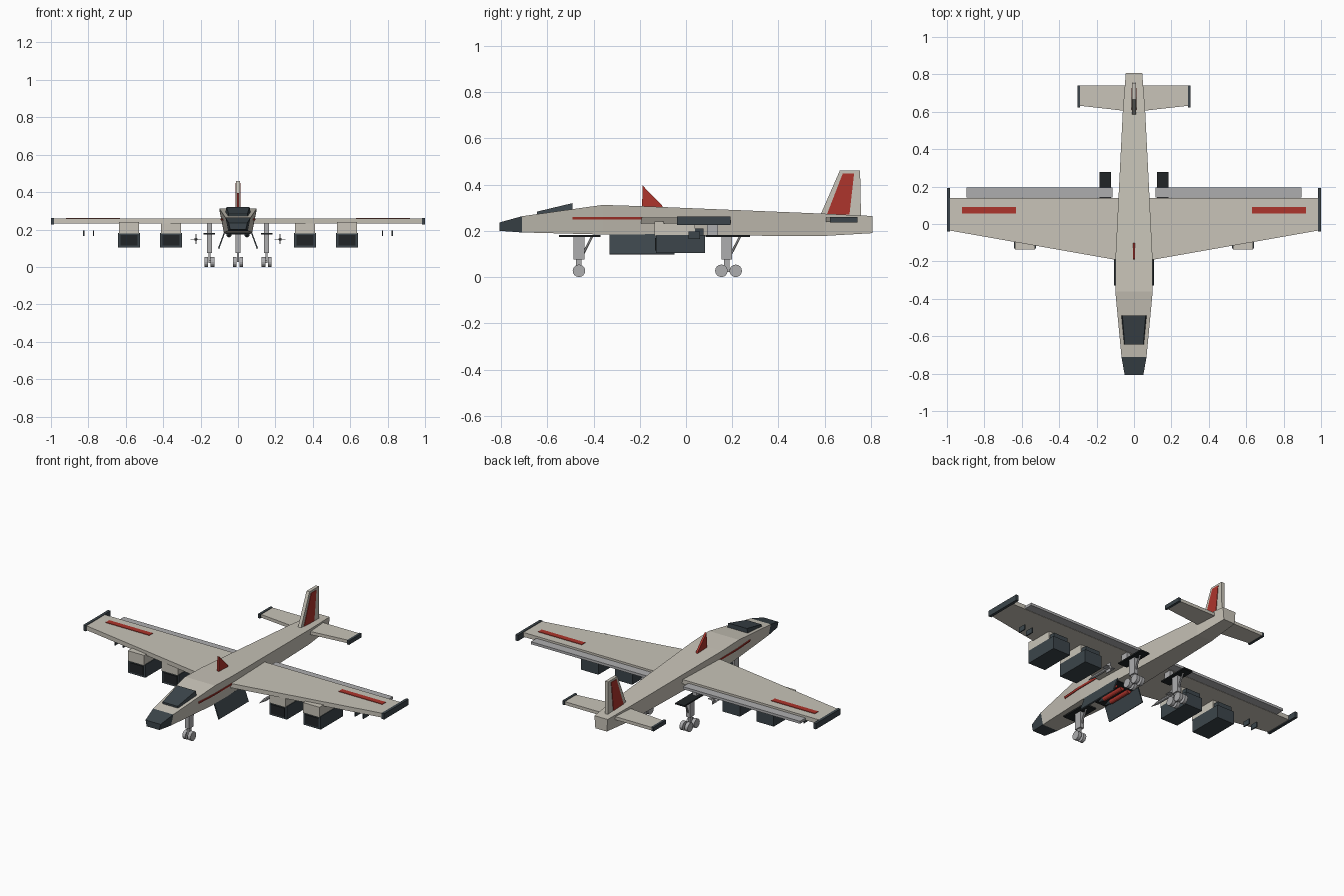
import bpy, bmesh
from math import pi
from mathutils import Vector, Matrix

if "Cube" in bpy.data.objects:
    bpy.data.objects.remove(bpy.data.objects["Cube"])


def mat(name, r, g, b):
    m = bpy.data.materials.new(name)
    m.diffuse_color = (r, g, b, 1)
    m.use_nodes = True
    m.node_tree.nodes["Principled BSDF"].inputs["Base Color"].default_value = m.diffuse_color
    return m


CREAM = mat("cream", 0.58, 0.55, 0.48)
DARK = mat("dark", 0.045, 0.06, 0.07)
BLACK = mat("black", 0.015, 0.018, 0.02)
RED = mat("red", 0.42, 0.035, 0.025)
GREY = mat("grey", 0.42, 0.42, 0.43)


def finish(name, bm, m):
    bmesh.ops.recalc_face_normals(bm, faces=bm.faces[:])
    me = bpy.data.meshes.new(name)
    bm.to_mesh(me)
    bm.free()
    me.materials.append(m)
    ob = bpy.data.objects.new(name, me)
    bpy.context.collection.objects.link(ob)
    return ob


def mirror(ob):
    ob.modifiers.new("mirror", "MIRROR").use_bisect_axis[0] = False
    return ob


def loft(name, rings, m):
    """Skin a list of equal-length point rings and cap both ends."""
    bm = bmesh.new()
    vs = [[bm.verts.new(p) for p in r] for r in rings]
    n = len(rings[0])
    for a, b in zip(vs, vs[1:]):
        for i in range(n):
            bm.faces.new((a[i], a[(i + 1) % n], b[(i + 1) % n], b[i]))
    bm.faces.new(vs[0])
    bm.faces.new(vs[-1])
    return finish(name, bm, m)


def box(name, x, y, z, m):
    return loft(name, [[(a, y[0], z[0]), (a, y[1], z[0]), (a, y[1], z[1]), (a, y[0], z[1])] for a in x], m)


def plate(name, yz, half, m):
    """Side profile in (y, z) extruded across x."""
    return loft(name, [[(s * half, y, z) for y, z in yz] for s in (-1, 1)], m)


def slab(name, xy, z, m):
    """Plan outline in (x, y) extruded in z."""
    return loft(name, [[(x, y, h) for x, y in xy] for h in z], m)


def rod(name, p, q, r1, r2, m, seg=12):
    p, q = Vector(p), Vector(q)
    d = q - p
    bm = bmesh.new()
    bmesh.ops.create_cone(bm, cap_ends=True, segments=seg, radius1=r1, radius2=r2, depth=d.length,
                          matrix=Matrix.Translation((p + q) / 2) @ d.to_track_quat("Z", "Y").to_matrix().to_4x4())
    return finish(name, bm, m)


def section(y, top, bot, z0, z1):
    return [(-top, y, z1), (top, y, z1), (bot, y, z0), (-bot, y, z0)]


# Fuselage, nose and canopy
body = [section(-0.71, 0.067, 0.052, 0.193, 0.263), section(-0.36, 0.1, 0.075, 0.184, 0.312),
        section(-0.2, 0.1, 0.075, 0.18, 0.307), section(0.6, 0.06, 0.05, 0.178, 0.274),
        section(0.807, 0.044, 0.038, 0.19, 0.264)]
loft("fuselage", body, CREAM)
loft("nose", [section(-0.807, 0.05, 0.042, 0.2, 0.236), body[0]], DARK)
loft("canopy", [section(-0.645, 0.05, 0.055, 0.26, 0.283), section(-0.49, 0.062, 0.07, 0.28, 0.32)], DARK)

# Wings with flaps, tips and red stripes
mirror(slab("wing", [(0.05, -0.2), (0.985, -0.035), (0.985, 0.14), (0.05, 0.14)], (0.232, 0.258), CREAM))
mirror(box("flap", (0.115, 0.895), (0.142, 0.195), (0.232, 0.247), GREY))
mirror(box("wing_tip", (0.983, 1.0), (-0.04, 0.193), (0.226, 0.261), DARK))
mirror(box("wing_stripe", (0.63, 0.92), (0.057, 0.09), (0.25, 0.261), RED))

# Tailplane
mirror(slab("tailplane", [(0.03, 0.603), (0.29, 0.632), (0.29, 0.74), (0.03, 0.74)], (0.238, 0.257), CREAM))
mirror(box("tailplane_tip", (0.288, 0.303), (0.622, 0.741), (0.236, 0.26), DARK))

# Tail fin with red panel, dorsal fin
plate("tail_fin", [(0.58, 0.265), (0.665, 0.46), (0.753, 0.46), (0.757, 0.262)], 0.01, CREAM)
plate("fin_panel", [(0.61, 0.272), (0.678, 0.448), (0.727, 0.448), (0.707, 0.27)], 0.013, RED)
plate("dorsal_fin", [(-0.19, 0.3), (-0.188, 0.396), (-0.105, 0.312), (-0.1, 0.3)], 0.006, RED)

# Red fuselage side stripes, following the hull's slant
stripe = []
for y, x in ((-0.49, 0.0825), (-0.36, 0.0905), (-0.19, 0.0905)):
    stripe.append([(x - 0.01, y, 0.248), (x + 0.001, y, 0.248), (x + 0.004, y, 0.259), (x - 0.01, y, 0.259)])
mirror(loft("side_stripe", stripe, RED))

# Four boxy engines below the wings
for label, cx in (("inner", 0.358), ("outer", 0.583)):
    mirror(box(label + "_engine", (cx - 0.058, cx + 0.058), (-0.13, 0.082), (0.104, 0.182), DARK))
    mirror(box(label + "_engine_top", (cx - 0.048, cx + 0.048), (-0.09, 0.075), (0.18, 0.21), DARK))
    mirror(box(label + "_pylon", (cx - 0.054, cx + 0.054), (-0.137, 0.04), (0.178, 0.24), CREAM))
    mirror(box(label + "_intake", (cx - 0.045, cx + 0.045), (-0.134, -0.12), (0.115, 0.17), BLACK))

# Open bomb bay: recess, doors and stores
box("bomb_bay", (-0.066, 0.066), (-0.32, -0.06), (0.177, 0.19), BLACK)
mirror(loft("bay_door", [[(0.068, y, 0.186), (0.075, y, 0.186), (0.107, y, 0.1), (0.1, y, 0.097)]
                         for y in (-0.33, -0.05)], DARK))
for i, x in enumerate((-0.048, 0, 0.048)):
    rod(f"store_{i}", (x, -0.25, 0.172), (x, -0.1, 0.172), 0.014, 0.014, RED)
    rod(f"store_nose_{i}", (x, -0.25, 0.172), (x, -0.3, 0.172), 0.014, 0.003, DARK)

# Missiles with crossed fins
mirror(rod("missile", (0.225, -0.07, 0.148), (0.225, 0.07, 0.148), 0.009, 0.009, GREY, 8))
mirror(rod("missile_nose", (0.225, -0.07, 0.148), (0.225, -0.12, 0.148), 0.009, 0.001, GREY, 8))
mirror(box("missile_fin_flat", (0.195, 0.255), (0.035, 0.07), (0.146, 0.15), GREY))
mirror(box("missile_fin_upright", (0.223, 0.227), (0.035, 0.07), (0.122, 0.176), GREY))

# Small vanes below the outer wings
for i, x in enumerate((0.772, 0.825)):
    mirror(box(f"wing_vane_{i}", (x - 0.003, x + 0.003), (0.01, 0.06), (0.165, 0.196), DARK))


def gear(name, cx, cy, axles, door_x, door_y):
    zd = 0.182
    parts = [
        box(name + "_door", (cx - door_x, cx + door_x), door_y, (0.174, zd), BLACK),
        box(name + "_strut", (cx - 0.013, cx + 0.013), (cy - 0.023, cy + 0.023), (0.075, 0.18), GREY),
        box(name + "_fork", (cx - 0.006, cx + 0.006), (cy - 0.012, cy + 0.012), (0.025, 0.08), GREY),
        rod(name + "_brace", (cx, cy + 0.058, 0.178), (cx, cy + 0.018, 0.1), 0.005, 0.005, GREY, 6),
    ]
    if len(axles) > 1:
        parts.append(box(name + "_beam", (cx - 0.005, cx + 0.005), (axles[0], axles[-1]), (0.022, 0.034), GREY))
    for j, ay in enumerate(axles):
        for k, dx in enumerate((-0.017, 0.017)):
            parts.append(rod(f"{name}_wheel_{j}{k}", (cx + dx - 0.01, ay, 0.027), (cx + dx + 0.01, ay, 0.027),
                             0.027, 0.027, GREY, 16))
    return parts


# Landing gear: one nose leg, mirrored main legs
gear("nose_gear", 0, -0.463, (-0.463,), 0.04, (-0.55, -0.37))
for part in gear("main_gear", 0.153, 0.177, (0.153, 0.215), 0.031, (0.085, 0.277)):
    mirror(part)
# Attach main gear to the wing
mirror(box("main_gear_mount", (0.14, 0.166), (0.09, 0.138), (0.18, 0.235), GREY))
